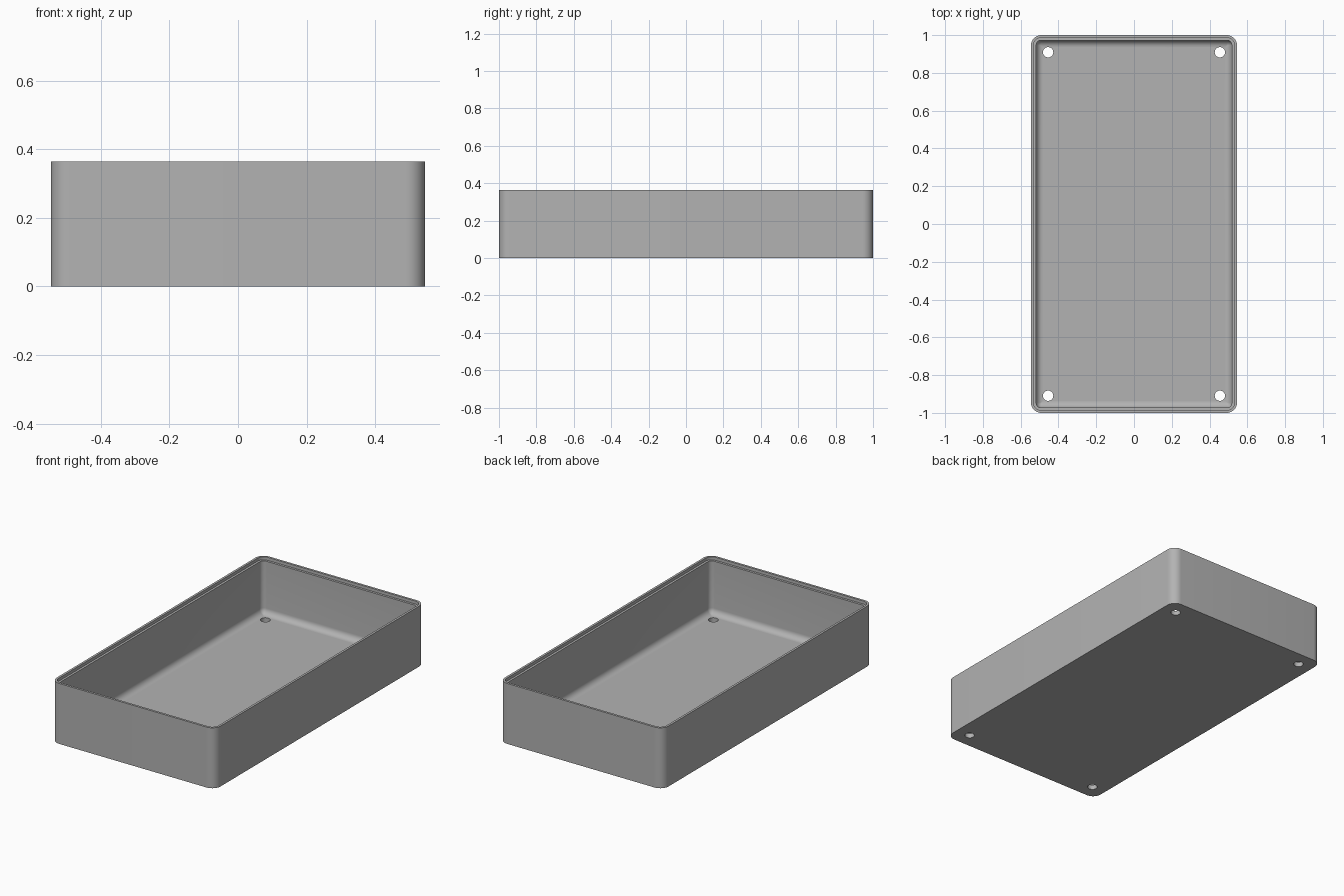
import bpy, bmesh, math

cube = bpy.data.objects.get("Cube")
if cube:
    bpy.data.objects.remove(cube, do_unlink=True)

U = 2 / 110                      # one design unit
HX, HY, H = 30 * U, 55 * U, 20 * U
CORNER, WALL, LIP, FLOOR, FILLET = 3 * U, 1.5 * U, 0.75 * U, 1.5 * U, 2 * U
SEG = 10

grey = bpy.data.materials.new("light grey")
grey.use_nodes = True
colour = (0.45, 0.45, 0.45, 1)
grey.diffuse_color = colour
grey.node_tree.nodes["Principled BSDF"].inputs["Base Color"].default_value = colour


def ring(bm, inset, z):
    """Rounded rectangle of vertices, inset from the outer wall."""
    r = max(CORNER - inset, 0.004)
    cx, cy = HX - inset - r, HY - inset - r
    verts = []
    for q, (sx, sy) in enumerate([(1, 1), (-1, 1), (-1, -1), (1, -1)]):
        for i in range(SEG + 1):
            a = (q + i / SEG) * math.pi / 2
            verts.append(bm.verts.new((sx * cx + r * math.cos(a),
                                       sy * cy + r * math.sin(a), z)))
    return verts


# Wall section: outside, rim, lip ledge, inside, floor fillet
section = [(0, 0), (0, H), (LIP, H), (LIP, H - U), (WALL, H - U)]
for i in range(9):
    a = i / 8 * math.pi / 2
    section.append((WALL + FILLET * (1 - math.cos(a)),
                    FLOOR + FILLET * (1 - math.sin(a))))

bm = bmesh.new()
rings = [ring(bm, inset, z) for inset, z in section]
for lower, upper in zip(rings, rings[1:]):
    n = len(lower)
    for i in range(n):
        j = (i + 1) % n
        bm.faces.new((lower[i], lower[j], upper[j], upper[i]))
bm.faces.new(rings[0][::-1])
bm.faces.new(rings[-1])
bmesh.ops.recalc_face_normals(bm, faces=bm.faces)
mesh = bpy.data.meshes.new("tray")
bm.to_mesh(mesh)
bm.free()
tray = bpy.data.objects.new("tray", mesh)
bpy.context.collection.objects.link(tray)
mesh.materials.append(grey)

# Four screw holes through the floor
for sx in (-1, 1):
    for sy in (-1, 1):
        bpy.ops.mesh.primitive_cylinder_add(
            vertices=32, radius=1.5 * U, depth=6 * U,
            location=(sx * 25 * U, sy * 50 * U, 0))
        cutter = bpy.context.object
        cutter.name = "hole_cutter"
        cutter.data.materials.append(grey)
        cutter.hide_render = True
        cutter.hide_viewport = True
        cut = tray.modifiers.new("screw hole", "BOOLEAN")
        cut.operation = "DIFFERENCE"
        cut.solver = "EXACT"
        cut.object = cutter

# Bake the holes, then drop the cutters
bpy.context.view_layer.update()
graph = bpy.context.evaluated_depsgraph_get()
baked = bpy.data.meshes.new_from_object(tray.evaluated_get(graph))
tray.modifiers.clear()
tray.data = baked
for ob in [o for o in bpy.data.objects if o.name.startswith("hole_cutter")]:
    bpy.data.objects.remove(ob, do_unlink=True)

bpy.ops.object.select_all(action="DESELECT")
tray.select_set(True)
bpy.context.view_layer.objects.active = tray
bpy.ops.object.shade_smooth_by_angle(angle=math.radians(35))
